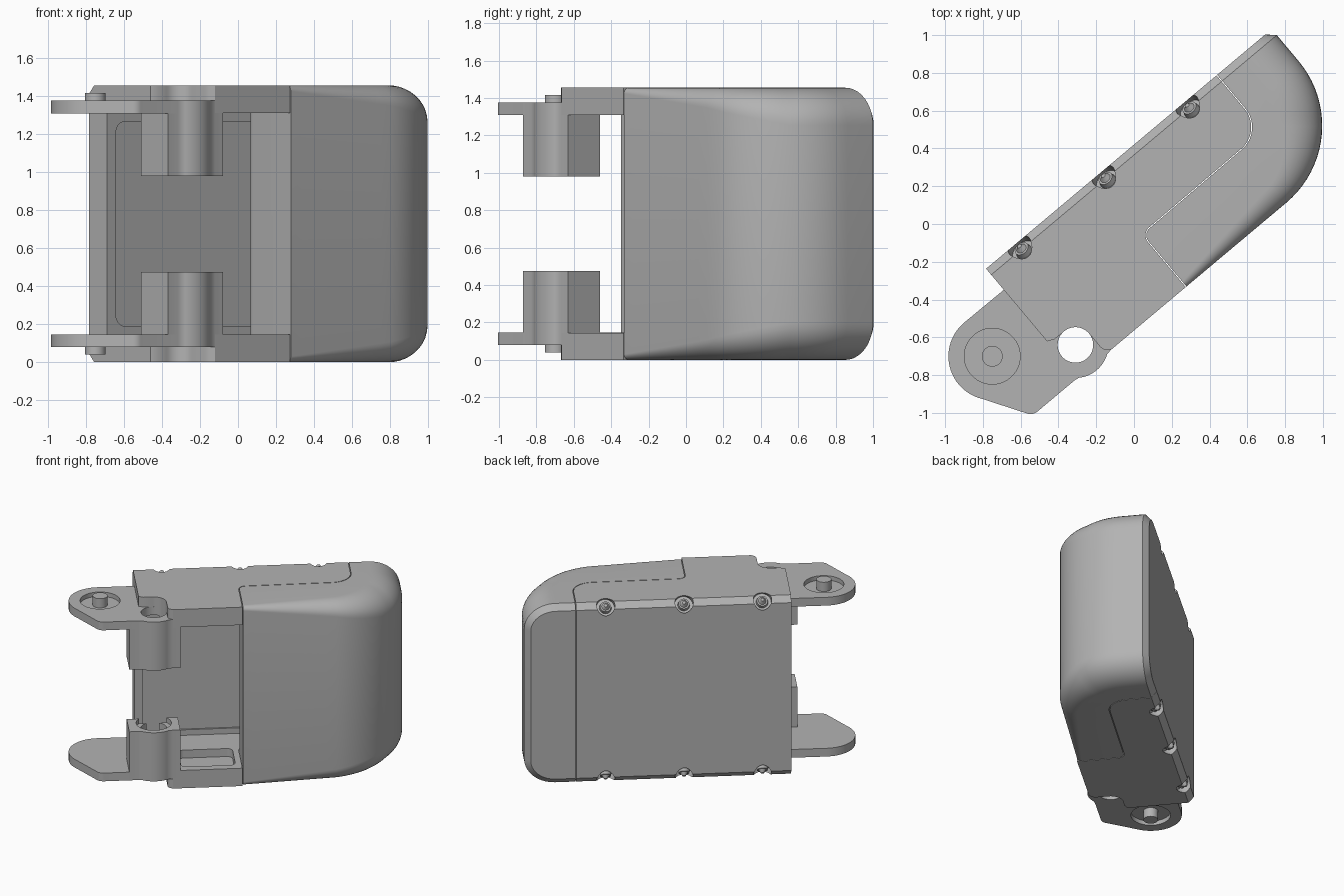
import bpy, bmesh, math
from mathutils import Vector, Matrix

if "Cube" in bpy.data.objects:
    bpy.data.objects.remove(bpy.data.objects["Cube"])

H = 1.455                      # overall height
TURN = math.radians(40)        # the whole housing is turned about z
GAP = 0.005                    # seam between frame and cover
HOLE = (-0.649, -0.291)        # hinge hole centre
PIN = (-1.025, -0.054)         # pivot pin centre

grey = bpy.data.materials.new("mid_grey")
grey.diffuse_color = (0.45, 0.45, 0.45, 1)
grey.use_nodes = True
grey.node_tree.nodes["Principled BSDF"].inputs["Base Color"].default_value = grey.diffuse_color


def arc(c, r, a0, a1, n=12):
    return [(c[0] + r * math.cos(math.radians(a0 + (a1 - a0) * i / n)),
             c[1] + r * math.sin(math.radians(a0 + (a1 - a0) * i / n))) for i in range(n + 1)]


def finish(name, bm):
    bmesh.ops.remove_doubles(bm, verts=bm.verts, dist=1e-5)
    bmesh.ops.recalc_face_normals(bm, faces=bm.faces)
    me = bpy.data.meshes.new(name)
    bm.to_mesh(me)
    bm.free()
    me.materials.append(grey)
    ob = bpy.data.objects.new(name, me)
    bpy.context.collection.objects.link(ob)
    ob.rotation_euler.z = TURN
    return ob


def prism(name, pts, a, b, place=lambda p, h: (p[0], p[1], h)):
    """Closed outline swept from a to b."""
    bm = bmesh.new()
    lo = [bm.verts.new(place(p, a)) for p in pts]
    hi = [bm.verts.new(place(p, b)) for p in pts]
    bm.faces.new(lo)
    bm.faces.new(hi)
    for i in range(len(pts)):
        j = (i + 1) % len(pts)
        bm.faces.new((lo[i], lo[j], hi[j], hi[i]))
    return finish(name, bm)


def disc(name, c, r, a, b, n=40):
    return prism(name, arc(c, r, 0, 360 * (n - 1) / n, n - 1), a, b)


def cone(name, loc, axis, r1, r2, depth):
    bm = bmesh.new()
    m = Matrix.Translation(loc) @ Vector((0, 0, 1)).rotation_difference(Vector(axis)).to_matrix().to_4x4()
    bmesh.ops.create_cone(bm, cap_ends=True, segments=24, radius1=r1, radius2=r2, depth=depth, matrix=m)
    return finish(name, bm)


def cut(ob, *cutters):
    for c in cutters:
        c.hide_render = True
        m = ob.modifiers.new("cut", 'BOOLEAN')
        m.operation, m.object, m.solver = 'DIFFERENCE', c, 'EXACT'
        bpy.context.view_layer.update()
        bpy.context.view_layer.objects.active = ob
        bpy.ops.object.modifier_apply(modifier=m.name)
        bpy.data.objects.remove(c)


def rounded(u0, u1, v0, v1, r):
    return (arc((u1 - r, v1 - r), r, 0, 90, 6) + arc((u0 + r, v1 - r), r, 90, 180, 6)
            + arc((u0 + r, v0 + r), r, 180, 270, 6) + arc((u1 - r, v0 + r), r, 270, 360, 6))


def seam(g):
    return (arc((0.05, -0.12), 0.05 + g, 180, 90, 8)
            + arc((0.69, 0.09), 0.155 - g, 90 - 180, 0, 10))


# Plan outlines
plate = ([(-0.752, 0.176), (-0.752, -0.18), (-0.715, -0.197)] + arc(HOLE, 0.094, 95, 0, 10)
         + [(-0.555, -0.39), (-0.545, -0.415), (-0.52, -0.432), (-GAP, -0.432)] + seam(GAP)
         + [(0.845 - GAP, 0.176)])
boss = ([(-0.465, -0.21), (-0.842, -0.21), (-0.842, -0.432), (-0.775, -0.432)]
        + arc(HOLE, 0.175, 236, 304, 14) + [(-0.52, -0.432), (-0.465, -0.432)])
arm = ([(-0.60, 0.175)] + arc(PIN, 0.232, 90, 217, 24) + arc((-1.03, -0.375), 0.057, 217, 270, 6)
       + [(-0.775, -0.432)] + arc(HOLE, 0.175, 236, 304, 14) + [(-0.52, -0.432), (-0.465, -0.432), (-0.465, 0.0)])

# Top and bottom halves of the frame, hinge arms, bosses and pins
for side in ("upper", "lower"):
    z = (lambda h: h) if side == "upper" else (lambda h: H - h)
    ob = prism(side + "_plate", plate, z(1.31), z(H))
    cut(ob, prism("pocket_cutter", rounded(-0.45, -0.05, -0.37, -0.08, 0.04), z(1.2), z(1.375)))
    ob = prism(side + "_hinge_arm", arm, z(1.308), z(1.375))
    cut(ob, disc("hole_cutter", HOLE, 0.094, -1, 3),
        disc("recess_cutter", PIN, 0.148, z(1.34), z(1.5)))
    ob = prism(side + "_hinge_boss", boss, z(0.98), z(1.374))
    cut(ob, disc("hole_cutter", HOLE, 0.094, -1, 3),
        disc("counterbore_cutter", HOLE, 0.13, z(0.9), z(1.02)))
    disc(side + "_pivot_pin", PIN, 0.055, z(1.33), z(1.415))

# Back panel with chamfered long edges and a shallow inner recess
C = 0.045
panel = prism("back_panel", [(0.176, 0), (0.28, 0), (0.322, C), (0.322, H - C), (0.28, H), (0.176, H)],
              -0.752, 0.845 - GAP, lambda p, h: (h, p[0], p[1]))
cut(panel, prism("recess_cutter", rounded(-0.69, 0.72, 0.19, H - 0.19, 0.06), 0.10, 0.19,
                 lambda p, h: (p[0], h, p[1])))

# Slanted screw seats along both chamfers
for u in (-0.54, 0.04, 0.62):
    for s in (1, -1):
        axis = Vector((0, 1, s)).normalized()
        base = Vector((u, 0.301, H / 2 + s * (H / 2 - C / 2)))
        cut(panel, cone("seat_cutter", base - axis * 0.0, axis, 0.068, 0.068, 0.11))
        cone("screw_head", base - axis * 0.04, axis, 0.045, 0.04, 0.03)
        cone("screw_tip", base - axis * 0.015, axis, 0.032, 0.012, 0.03)

# Rounded cover: the edge fillet grows from the seam towards the far end
path = ([(0.69 * i / 10, -0.432, 270) for i in range(10)]
        + [(p[0], p[1], 270 + 90 * i / 20) for i, p in enumerate(arc((0.69, 0.1), 0.532, 270, 360, 20))]
        + [(1.222, 0.28, 0)])
N = 10
bm = bmesh.new()
cols = []
for k, (u, v, a) in enumerate(path):
    r = 0.03 + 0.17 * min(1, k / 22)
    nu, nv = math.cos(math.radians(a)), math.sin(math.radians(a))
    half = []
    for i in range(N + 1):
        t = math.pi / 2 * i / N
        d = 1.15 * r * (1 - math.cos(t))
        half.append((u - nu * d, v - nv * d, H - r * (1 - math.sin(t))))
    cols.append([(p[0], p[1], H - p[2]) for p in reversed(half)] + half)
# chamfered rim around the back of the cover
rim = []
for i, p in enumerate(cols[-1]):
    t = math.pi / 2 * ((i - N - 1) if i > N else (i - N)) / N
    rim.append((p[0] - C * math.cos(t), 0.322, p[2] - C * math.sin(t)))
cols.append(rim)
V = [[bm.verts.new(p) for p in c] for c in cols]
for A, B in zip(V, V[1:]):
    for i in range(len(A) - 1):
        bm.faces.new((A[i], B[i], B[i + 1], A[i + 1]))
edge = seam(0) + [(0.845, 0.28)]
lo = [bm.verts.new((p[0], p[1], 0)) for p in edge]
hi = [bm.verts.new((p[0], p[1], H)) for p in edge]
for i in range(len(edge) - 1):
    bm.faces.new((lo[i], lo[i + 1], hi[i + 1], hi[i]))
bm.faces.new([c[0] for c in V[:-1]] + lo[::-1])
bm.faces.new([c[-1] for c in V[:-1]] + hi[::-1])
bm.faces.new(V[0] + [hi[0], lo[0]])
bl, bh = bm.verts.new((0.845, 0.322, C)), bm.verts.new((0.845, 0.322, H - C))
bm.faces.new(V[-1] + [bh, bl])
bm.faces.new((lo[-1], hi[-1], bh, bl))
bm.faces.new((V[-2][-1], hi[-1], bh, V[-1][-1]))
bm.faces.new((V[-2][0], lo[-1], bl, V[-1][0]))
finish("rounded_cover", bm)

# Smooth curved walls, keep crisp edges
bpy.ops.object.select_all(action='SELECT')
bpy.context.view_layer.objects.active = bpy.data.objects["rounded_cover"]
bpy.ops.object.shade_smooth_by_angle(angle=math.radians(25))
